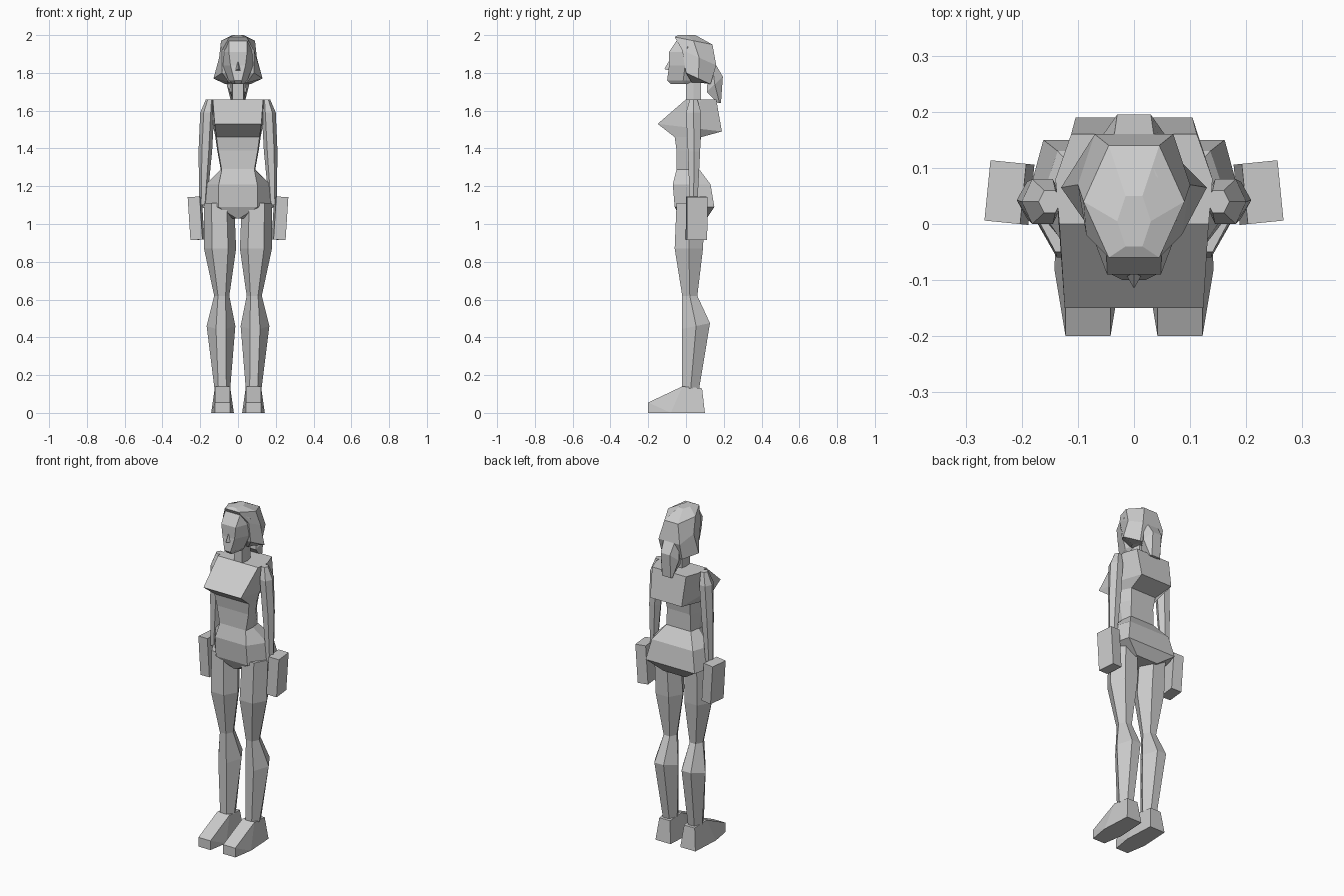
import bpy
import bmesh
from mathutils import Matrix, Vector, Euler

cube = bpy.data.objects.get("Cube")
if cube:
    bpy.data.objects.remove(cube, do_unlink=True)

colour = (0.6, 0.6, 0.6, 1)
grey = bpy.data.materials.new("plain_grey")
grey.use_nodes = True
grey.diffuse_color = colour
grey.node_tree.nodes["Principled BSDF"].inputs["Base Color"].default_value = colour


def finish(bm, name, mirrored=False):
    """Turn a bmesh into a flat shaded object, mirrored for the right side."""
    if mirrored:
        flip = Matrix.Scale(-1, 4, Vector((1, 0, 0)))
        bmesh.ops.transform(bm, matrix=flip, verts=bm.verts)
    bmesh.ops.recalc_face_normals(bm, faces=bm.faces)
    mesh = bpy.data.meshes.new(name)
    bm.to_mesh(mesh)
    bm.free()
    mesh.materials.append(grey)
    bpy.context.collection.objects.link(bpy.data.objects.new(name, mesh))


def ring(z, width, front, back, x=0, flat=.5, rear=.5, rise=0):
    """Hexagon with pointed sides; flat and rear are the shares of its front and back edges."""
    middle = (front + back) / 2
    half = [(width * flat, front, z - rise),
            (width, middle, z),
            (width * rear, back, z + rise)]
    right = [(x + w, y, height) for w, y, height in half]
    left = [(x - w, y, height) for w, y, height in reversed(half)]
    return right + left


def loft(name, rings, mirrored=False):
    """Skin a stack of hexagons and close both ends."""
    bm = bmesh.new()
    loops = [[bm.verts.new(point) for point in points] for points in rings]
    for upper, lower in zip(loops, loops[1:]):
        for i in range(len(upper)):
            bm.faces.new((upper[i - 1], upper[i], lower[i], lower[i - 1]))
    bm.faces.new(loops[0])
    bm.faces.new(loops[-1])
    finish(bm, name, mirrored)


def hull(name, points, mirrored=False):
    """Wrap a few corner points in a convex shell."""
    bm = bmesh.new()
    for point in points:
        bm.verts.new(point)
    bmesh.ops.convex_hull(bm, input=bm.verts)
    bmesh.ops.dissolve_limit(bm, angle_limit=.02, verts=bm.verts, edges=bm.edges)
    finish(bm, name, mirrored)


# Torso with wedge-shaped chest and narrow waist
loft("torso", [
    ring(z=1.66, width=.14, front=0, back=.16, flat=.95, rear=.8),
    ring(z=1.51, width=.13, front=-.15, back=.19, flat=.95, rear=.8, rise=-.02),
    ring(z=1.46, width=.12, front=-.06, back=.08, flat=.95, rear=.7),
    ring(z=1.39, width=.11, front=-.05, back=.07, flat=.95, rear=.7),
    ring(z=1.28, width=.09, front=-.05, back=.07, flat=.95, rear=.9),
])

# Hips with a ledge at the back and a tapered crotch
loft("hips", [
    ring(z=1.29, width=.09, front=-.05, back=.07, flat=.95, rear=.9),
    ring(z=1.21, width=.17, front=-.07, back=.13, flat=.6, rear=.8),
    ring(z=1.09, width=.19, front=-.06, back=.15, rear=.85, flat=.55),
    ring(z=1.03, width=.08, front=-.03, back=.11, flat=.1, rear=.9),
])

# Neck
loft("neck", [
    ring(z=1.78, width=.035, front=0, back=.08, flat=.8, rear=.8),
    ring(z=1.65, width=.035, front=0, back=.08, flat=.8, rear=.8),
])

# Head with a narrow chin, and a nose
loft("head", [
    ring(z=1.97, width=.07, front=-.05, back=.1, flat=.7),
    ring(z=1.91, width=.08, front=-.09, back=.08, flat=.6),
    ring(z=1.84, width=.08, front=-.09, back=.08),
    ring(z=1.76, width=.05, front=-.1, back=.07, flat=.4),
    ring(z=1.74, width=.03, front=-.08, back=.06),
])
hull("nose", [(0, -.08, 1.88), (.02, -.08, 1.81), (-.02, -.08, 1.81), (0, -.115, 1.82)])

# Hair swept back from the face, with a ponytail
loft("hair", [
    ring(z=2, width=.03, front=-.04, back=.05),
    ring(z=1.97, width=.09, front=-.06, back=.14, rise=-.02),
    ring(z=1.88, width=.1, front=-.02, back=.16, flat=.85, rear=.7, rise=-.04),
    ring(z=1.77, width=.13, front=0, back=.13, flat=.65, rise=-.03),
    ring(z=1.75, width=.06, front=.03, back=.09, flat=.8, rear=.7),
])
loft("ponytail", [
    ring(z=1.84, width=.05, front=.12, back=.16, flat=.7, rear=.7),
    ring(z=1.74, width=.06, front=.11, back=.195, flat=.7, rise=.04),
    ring(z=1.64, width=.035, front=.17, back=.185, flat=.7, rear=.8),
])

for label, mirrored in (("left", False), ("right", True)):
    loft(label + "_arm", [
        ring(z=1.66, width=.02, front=.02, back=.06, x=.15),
        ring(z=1.59, width=.037, front=0, back=.08, x=.163),
        ring(z=1.385, width=.036, front=.01, back=.075, x=.173),
        ring(z=1.1, width=.02, front=.02, back=.06, x=.185),
    ], mirrored)

    # Block hand, slightly turned and leaning outward
    hand = bmesh.new()
    placement = Matrix.LocRotScale(
        Vector((.222, .056, 1.03)), Euler((0, .065, .1)), Vector((.064, .108, .228)))
    bmesh.ops.create_cube(hand, size=1, matrix=placement)
    finish(hand, label + "_hand", mirrored)

    # Leg with thigh, knee, calf and ankle
    loft(label + "_leg", [
        ring(z=1.11, width=.08, front=-.05, back=.1, x=.1),
        ring(z=.87, width=.085, front=-.06, back=.09, x=.095),
        ring(z=.62, width=.04, front=-.02, back=.06, x=.086),
        ring(z=.46, width=.076, front=-.02, back=.127, x=.09, flat=.35, rear=.4, rise=.015),
        ring(z=.13, width=.042, front=-.02, back=.07, x=.083),
    ], mirrored)

    # Wedge foot: toe, ball, heel and ankle edges running across
    edges = [
        (-.2, 0, .04), (-.2, .055, .04), (-.08, 0, .06),
        (.1, 0, .05), (.085, .13, .035), (-.02, .14, .04),
    ]
    foot = [(.082 + way * half, y, z) for y, z, half in edges for way in (1, -1)]
    hull(label + "_foot", foot, mirrored)
